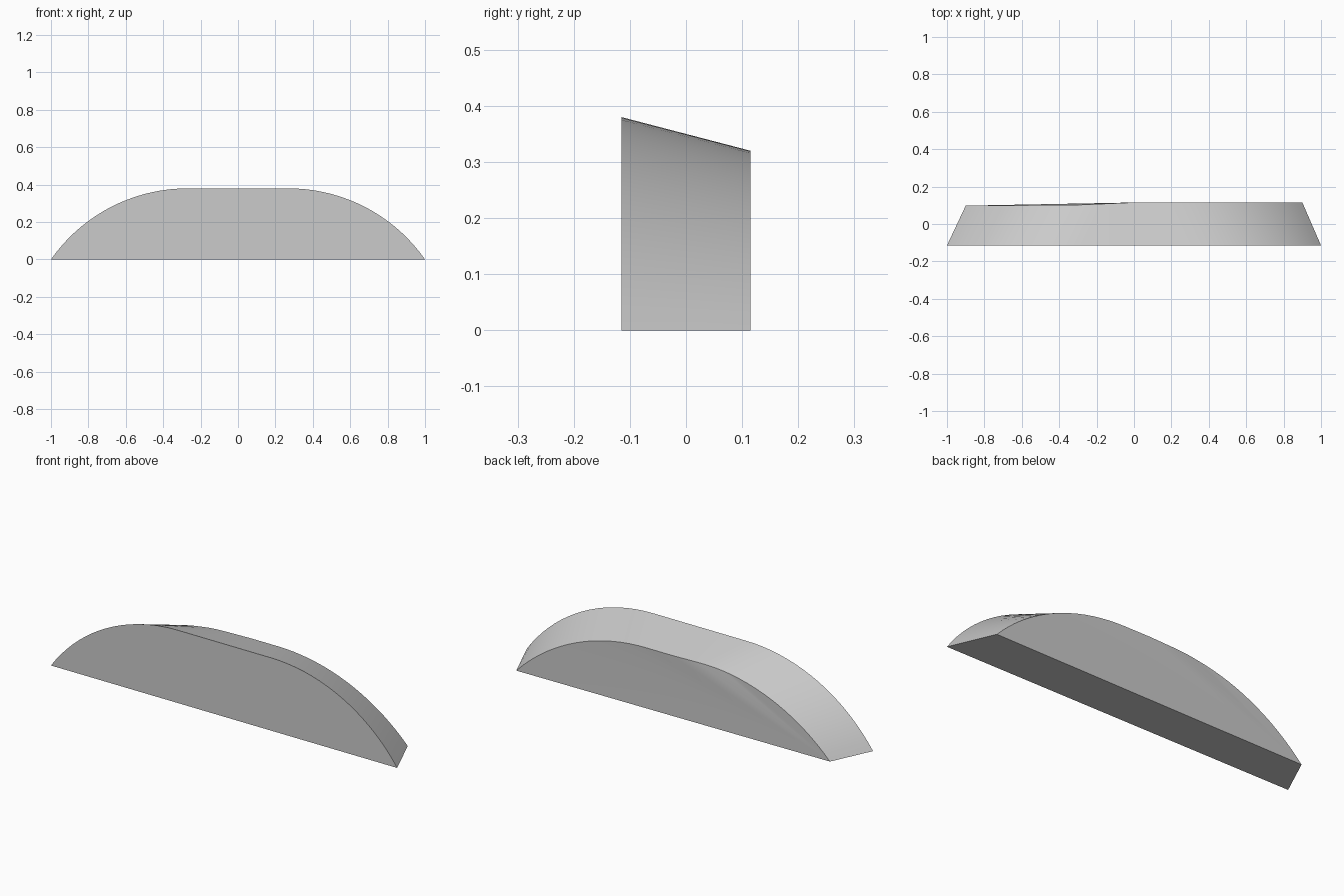
import bpy
import bmesh
import math

default_cube = bpy.data.objects.get("Cube")
if default_cube:
    bpy.data.objects.remove(default_cube, do_unlink=True)

FRONT, BACK = -0.115, 0.115
STEPS = 18


def arch(half_width, flat, height):
    """Flat-topped arch, from left foot to right foot, as (x, z) points."""
    run = half_width - flat
    radius = (run * run + height * height) / (2 * height)
    sweep = math.asin(run / radius)
    side = []
    for i in range(STEPS + 1):
        a = sweep * (1 - i / STEPS)
        side.append((flat + radius * math.sin(a),
                     max(0.0, height - radius * (1 - math.cos(a)))))
    return [(-x, z) for x, z in side] + [(0.0, height)] + side[::-1]


def back_depth(x):
    """The back is pulled in slightly on the -x half."""
    if x >= 0:
        return BACK
    if x > -0.3:
        return BACK + 0.013 * x / 0.3
    return 0.102 + 0.004 * (x + 0.3) / 0.6


# Single grey material
grey = bpy.data.materials.new("plain grey")
grey.use_nodes = True
colour = (0.6, 0.6, 0.6, 1.0)
grey.diffuse_color = colour
grey.node_tree.nodes["Principled BSDF"].inputs["Base Color"].default_value = colour

# Arched block lofted between a large front arch and a smaller back arch
bm = bmesh.new()
front = [bm.verts.new((x, FRONT, z)) for x, z in arch(1.0, 0.27, 0.38)]
back = [bm.verts.new((x, back_depth(x), z)) for x, z in arch(0.9, 0.15, 0.32)]

# Front panel, base and curved outer skin
bm.faces.new(front)
bm.faces.new((front[0], front[-1], back[-1], back[0]))
for i in range(len(front) - 1):
    bm.faces.new((front[i], front[i + 1], back[i + 1], back[i]))

# Back panel fans out from the pulled-in foot
for i in range(1, len(back) - 1):
    bm.faces.new((back[0], back[i], back[i + 1]))

bmesh.ops.recalc_face_normals(bm, faces=bm.faces)
mesh = bpy.data.meshes.new("arched_block")
bm.to_mesh(mesh)
bm.free()
mesh.materials.append(grey)

block = bpy.data.objects.new("arched_block", mesh)
bpy.context.collection.objects.link(block)
bpy.ops.object.select_all(action="DESELECT")
block.select_set(True)
bpy.context.view_layer.objects.active = block
bpy.ops.object.shade_smooth_by_angle(angle=math.radians(30))
